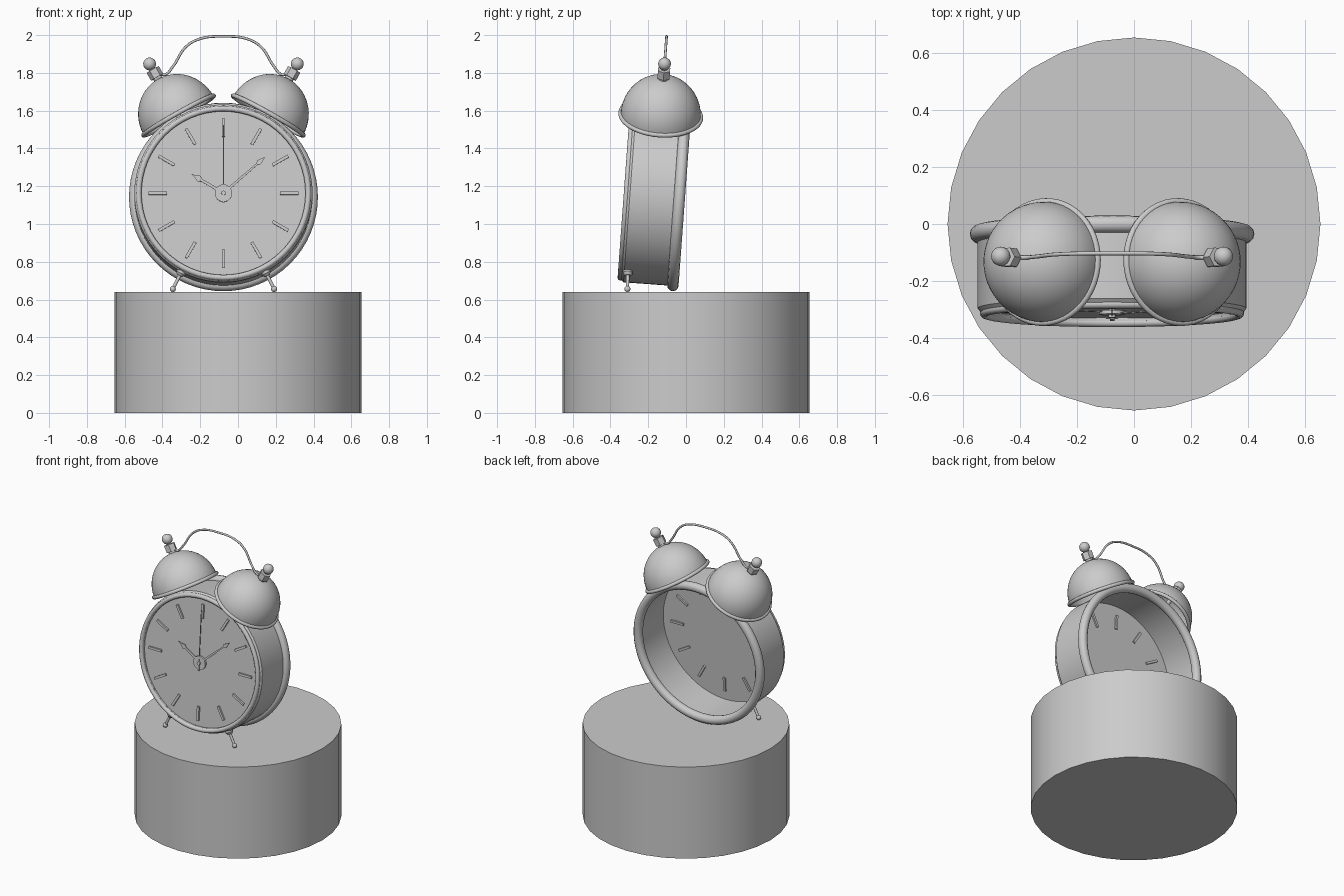
import bpy, bmesh, math
from mathutils import Matrix, Vector

if "Cube" in bpy.data.objects:
    bpy.data.objects.remove(bpy.data.objects["Cube"], do_unlink=True)

grey = bpy.data.materials.new("plain_grey")
grey.use_nodes = True
grey.diffuse_color = (0.6, 0.6, 0.6, 1)
grey.node_tree.nodes["Principled BSDF"].inputs["Base Color"].default_value = grey.diffuse_color

# Clock frame leans back slightly; face frame has x right, y up, z forward
CLOCK = Matrix.Translation((-0.077, -0.035, 1.143)) @ Matrix.Rotation(math.radians(-4.2), 4, 'X')
FACE = CLOCK @ Matrix.Rotation(math.pi / 2, 4, 'X')
DIAL = 0.265
MID = 0.13


def turn(degrees):
    """Clockwise rotation on the face, measured from the top."""
    return Matrix.Rotation(-math.radians(degrees), 4, 'Z')


def finish(name, bm, matrix):
    bmesh.ops.remove_doubles(bm, verts=bm.verts, dist=1e-5)
    bmesh.ops.recalc_face_normals(bm, faces=bm.faces)
    mesh = bpy.data.meshes.new(name)
    bm.to_mesh(mesh)
    bm.free()
    mesh.materials.append(grey)
    ob = bpy.data.objects.new(name, mesh)
    bpy.context.scene.collection.objects.link(ob)
    ob.matrix_world = matrix
    for other in bpy.context.selected_objects:
        other.select_set(False)
    ob.select_set(True)
    bpy.context.view_layer.objects.active = ob
    bpy.ops.object.shade_smooth_by_angle(angle=math.radians(35))
    return ob


def lathe(name, profile, matrix, steps=32, closed=False):
    """Spin (radius, height) points about the local z axis."""
    bm = bmesh.new()
    verts = [bm.verts.new((r, 0, h)) for r, h in profile]
    edges = [bm.edges.new(pair) for pair in zip(verts, verts[1:])]
    if closed:
        edges.append(bm.edges.new((verts[-1], verts[0])))
    bmesh.ops.spin(bm, geom=verts + edges, cent=(0, 0, 0), axis=(0, 0, 1),
                   angle=2 * math.pi, steps=steps)
    return finish(name, bm, matrix)


def arc(rx, ry, start, end, count, cx=0, cy=0):
    angles = [math.radians(start + (end - start) * i / count) for i in range(count + 1)]
    return [(cx + rx * math.cos(a), cy + ry * math.sin(a)) for a in angles]


def ring(name, major, minor, height, matrix, steps=64):
    lathe(name, arc(minor, minor, 0, 360, 12, major, height)[:-1], matrix, steps, True)


def rod(name, radius, low, high, matrix, steps=16):
    lathe(name, [(0, low), (radius, low), (radius, high), (0, high)], matrix, steps)


def ball(name, radius, matrix):
    points = arc(radius, radius, -90, 90, 10)
    points[0], points[-1] = (0, -radius), (0, radius)
    lathe(name, points, matrix, 20)


def plate(name, half_outline, low, thick, matrix):
    """Extruded shape, symmetric about the local y axis."""
    bm = bmesh.new()
    outline = half_outline + [(-x, y) for x, y in reversed(half_outline) if x > 0]
    face = bm.faces.new([bm.verts.new((x, y, low)) for x, y in outline])
    made = bmesh.ops.extrude_face_region(bm, geom=[face])["geom"]
    bmesh.ops.translate(bm, vec=(0, 0, thick),
                        verts=[v for v in made if isinstance(v, bmesh.types.BMVert)])
    finish(name, bm, matrix)


# Round pedestal
rod("pedestal", 0.655, 0, 0.64, Matrix.Identity(4), 32)

# Open-backed case with its rims and dial
lathe("case", [(0.46, 0), (0.472, 0), (0.472, 0.262), (0.462, 0.275), (0.435, 0.275),
               (0.435, 0.262), (0.46, 0.262)], FACE, 64, True)
ring("back_rim", 0.47, 0.03, 0, FACE)
ring("front_rim", 0.449, 0.015, 0.28, FACE)
rod("dial", 0.445, DIAL - 0.004, DIAL, FACE, 64)

# Hour ticks
for i in range(12):
    plate("hour_tick", [(0.008, 0.3), (0.008, 0.396)], DIAL - 0.015, 0.027, FACE @ turn(30 * i))

# Hands and hub
plate("hour_hand", [(0.008, 0), (0.007, 0.135), (0.017, 0.15), (0.006, 0.175), (0, 0.198)],
      DIAL + 0.008, 0.004, FACE @ turn(-59))
plate("minute_hand", [(0.007, 0), (0.005, 0.235), (0.014, 0.25), (0.006, 0.275), (0, 0.292)],
      DIAL + 0.014, 0.004, FACE @ turn(49))
plate("second_hand", [(0.006, -0.05), (0.002, 0), (0.002, 0.36)], DIAL + 0.02, 0.004, FACE)
rod("hand_hub", 0.046, DIAL + 0.006, DIAL + 0.019, FACE, 32)
rod("hub_pin", 0.012, DIAL, DIAL + 0.03, FACE)

for side, label in ((1, "left"), (-1, "right")):
    # Bell with rim, post, nut and knob
    bell = (CLOCK @ Matrix.Rotation(math.radians(29.3 * side), 4, 'Y')
            @ Matrix.Translation((0, -MID, 0.485)))
    outer = arc(0.212, 0.222, 0, 90, 14)
    inner = arc(0.202, 0.212, 90, 0, 14)
    outer[-1], inner[0] = (0, 0.222), (0, 0.212)
    lathe(label + "_bell", outer + inner, bell, 48, False)
    ring(label + "_bell_rim", 0.213, 0.012, 0, bell, 48)
    rod(label + "_bell_post", 0.014, -0.02, 0.3, bell)
    rod(label + "_bell_washer", 0.024, 0.215, 0.235, bell)
    rod(label + "_bell_nut", 0.037, 0.232, 0.28, bell, 6)
    ball(label + "_bell_knob", 0.034, bell @ Matrix.Translation((0, 0, 0.314)))

    # Splayed foot with collar and ball tip
    top = Vector((-0.077 + 0.218 * side, -0.308, 0.755))
    tip = Vector((-0.077 + 0.268 * side, -0.31, 0.656))
    span = tip - top
    foot = Matrix.Translation(top) @ span.to_track_quat('Z', 'Y').to_matrix().to_4x4()
    rod(label + "_foot", 0.009, 0, span.length, foot)
    lathe(label + "_foot_collar", [(0, 0), (0.026, 0), (0.026, 0.018), (0.016, 0.032), (0, 0.032)],
          foot, 16)
    ball(label + "_foot_tip", 0.016, Matrix.Translation(tip))

# Wire carrying handle between the bell nuts
half = [(0.33, 0.64), (0.305, 0.642), (0.267, 0.684), (0.198, 0.788), (0.13, 0.828)]
path = half + [(0, 0.843)] + [(-x, z) for x, z in reversed(half)]
curve = bpy.data.curves.new("handle", 'CURVE')
curve.dimensions = '3D'
curve.bevel_depth = 0.007
curve.bevel_resolution = 2
curve.use_fill_caps = True
spline = curve.splines.new('BEZIER')
spline.bezier_points.add(len(path) - 1)
for point, (x, z) in zip(spline.bezier_points, path):
    point.co = (x, -MID, z)
    point.handle_left_type = point.handle_right_type = 'AUTO'
curve.materials.append(grey)
handle = bpy.data.objects.new("handle", curve)
bpy.context.scene.collection.objects.link(handle)
handle.matrix_world = CLOCK
